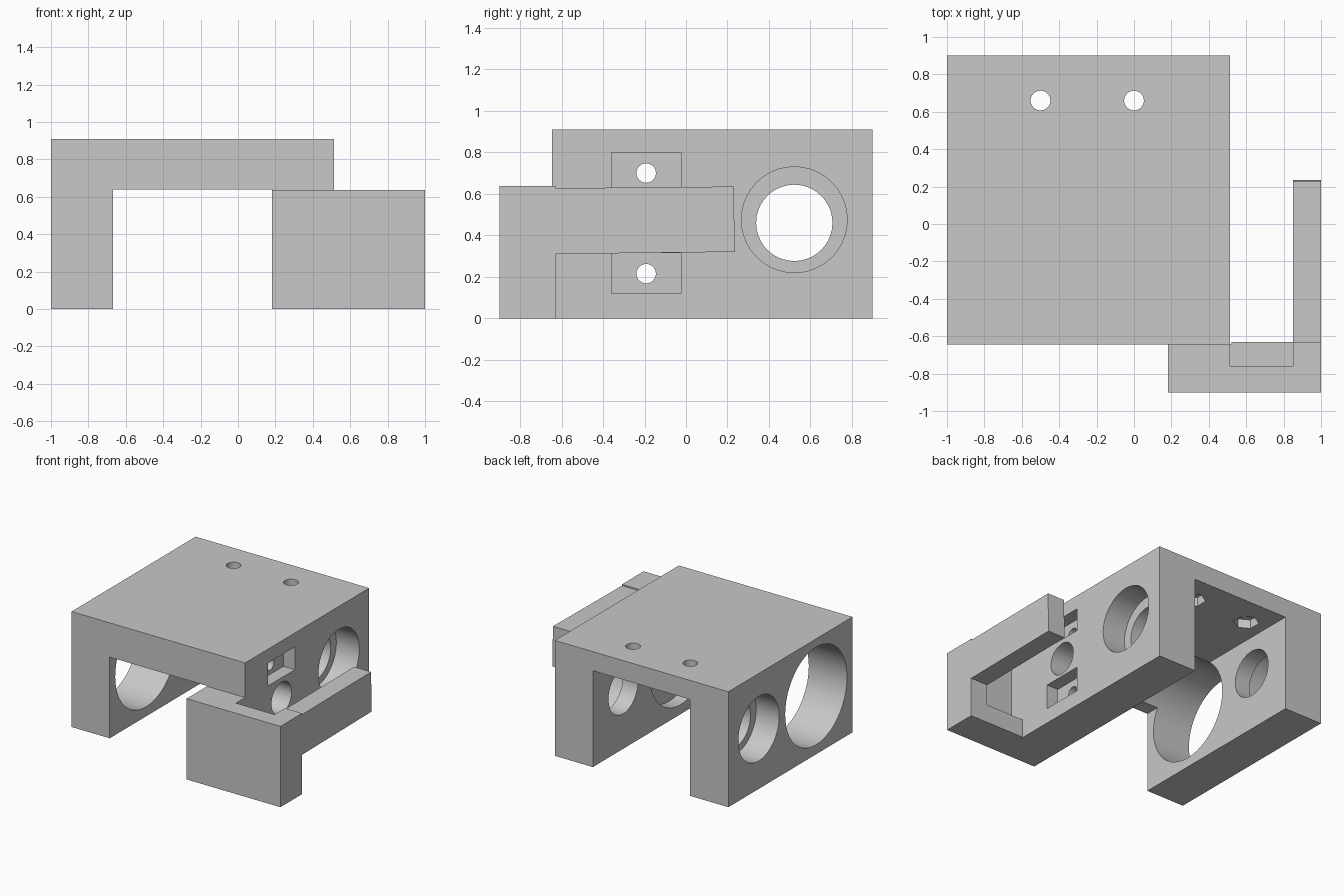
import bpy, bmesh, math
from mathutils import Matrix, Vector

cube = bpy.data.objects.get("Cube")
if cube:
    bpy.data.objects.remove(cube, do_unlink=True)

grey = bpy.data.materials.new("plain_grey")
grey.use_nodes = True
grey.diffuse_color = (0.58, 0.58, 0.58, 1)
grey.node_tree.nodes["Principled BSDF"].inputs["Base Color"].default_value = (0.58, 0.58, 0.58, 1)


def finish(name, bm):
    bmesh.ops.recalc_face_normals(bm, faces=bm.faces)
    mesh = bpy.data.meshes.new(name)
    bm.to_mesh(mesh)
    bm.free()
    mesh.materials.append(grey)
    obj = bpy.data.objects.new(name, mesh)
    bpy.context.collection.objects.link(obj)
    return obj


def extrude(name, points, axis, start, end):
    """Extrude a closed profile along x or y."""
    bm = bmesh.new()
    if axis == "x":
        verts = [bm.verts.new((start, a, b)) for a, b in points]
        step = Vector((end - start, 0, 0))
    else:
        verts = [bm.verts.new((a, start, b)) for a, b in points]
        step = Vector((0, end - start, 0))
    face = bm.faces.new(verts)
    new = bmesh.ops.extrude_face_region(bm, geom=[face], use_keep_orig=True)["geom"]
    bmesh.ops.translate(bm, vec=step, verts=[v for v in new if isinstance(v, bmesh.types.BMVert)])
    return finish(name, bm)


def box(x, y, z):
    return extrude("box_cutter", [(y[0], z[0]), (y[1], z[0]), (y[1], z[1]), (y[0], z[1])], "x", *x)


def cylinder(axis, start, end, a, b, radius, sides=40):
    """Cylinder along x at (y, z) = (a, b), or along z at (x, y) = (a, b)."""
    mid = (start + end) / 2
    if axis == "x":
        matrix = Matrix.Translation((mid, a, b)) @ Matrix.Rotation(math.pi / 2, 4, "Y")
    else:
        matrix = Matrix.Translation((a, b, mid))
    bm = bmesh.new()
    bmesh.ops.create_cone(bm, cap_ends=True, segments=sides, radius1=radius,
                          radius2=radius, depth=end - start, matrix=matrix)
    return finish("round_cutter", bm)


def cut(target, cutter):
    cutter.hide_render = True
    mod = target.modifiers.new("cut", "BOOLEAN")
    mod.operation, mod.solver, mod.object = "DIFFERENCE", "EXACT", cutter
    bpy.context.view_layer.objects.active = target
    bpy.ops.object.modifier_apply(modifier=mod.name)
    bpy.data.objects.remove(cutter, do_unlink=True)


LEFT, RIGHT, IN_L, IN_R = -1.0, 0.514, -0.667, 0.182
FRONT, TOP, LIP, CEIL = -0.645, 0.91, 0.64, 0.76
AXLE_Y, AXLE_Z, BORE_Y = -0.192, 0.46, 0.522

# Bridge-shaped housing, its channel raised behind the front lip
housing = extrude("housing", [(LEFT, 0), (IN_L, 0), (IN_L, LIP), (IN_R, LIP), (IN_R, 0),
                              (RIGHT, 0), (RIGHT, TOP), (LEFT, TOP)], "y", FRONT, 0.9)
cut(housing, box((IN_L, IN_R), (-0.3, 1.0), (0.5, CEIL)))

# Counterbored bearing holes, one in each leg
cut(housing, cylinder("x", -1.2, 0.7, BORE_Y, AXLE_Z, 0.184))
cut(housing, cylinder("x", RIGHT - 0.2, 0.7, BORE_Y, 0.475, 0.255))
cut(housing, cylinder("x", -1.2, LEFT + 0.2, BORE_Y, 0.475, 0.255))

# Motor bore from the left side into the right leg, and its shaft hole
cut(housing, cylinder("x", -1.2, IN_R + 0.1, AXLE_Y, AXLE_Z, 0.385, 48))
cut(housing, cylinder("x", 0.1, 0.7, AXLE_Y, AXLE_Z, 0.125))

# Square screw pockets above and below the shaft
for z_range, screw_z in (((0.62, 0.8), 0.7), ((0.12, 0.315), 0.215)):
    cut(housing, box((RIGHT - 0.1, 0.7), (-0.36, -0.025), z_range))
    cut(housing, cylinder("x", 0.1, 0.7, AXLE_Y, screw_z, 0.047, 24))

# Roof screw holes with hexagonal nut recesses
for x in (-0.5, 0.0):
    cut(housing, cylinder("z", 0.5, 1.0, x, 0.66, 0.053, 24))
    cut(housing, cylinder("z", 0.5, CEIL + 0.07, x, 0.66, 0.092, 6))

# Front clamp with a slightly tapered side arm
clamp = extrude("clamp_arm", [(-0.9, 0), (-0.63, 0), (-0.63, 0.31), (0.235, 0.32),
                              (0.23, 0.635), (-0.63, 0.627), (-0.63, 0.637), (-0.9, 0.637)],
                "x", IN_R, 1.0)
cut(clamp, box((0.0, 0.52), (FRONT, 0.5), (-0.1, 0.8)))
cut(clamp, box((RIGHT, 0.85), (-0.76, 0.5), (0.145, 0.8)))

# Smooth bores, crisp edges
for obj in (housing, clamp):
    bpy.ops.object.select_all(action="DESELECT")
    obj.select_set(True)
    bpy.context.view_layer.objects.active = obj
    bpy.ops.object.shade_smooth_by_angle(angle=math.radians(30))
